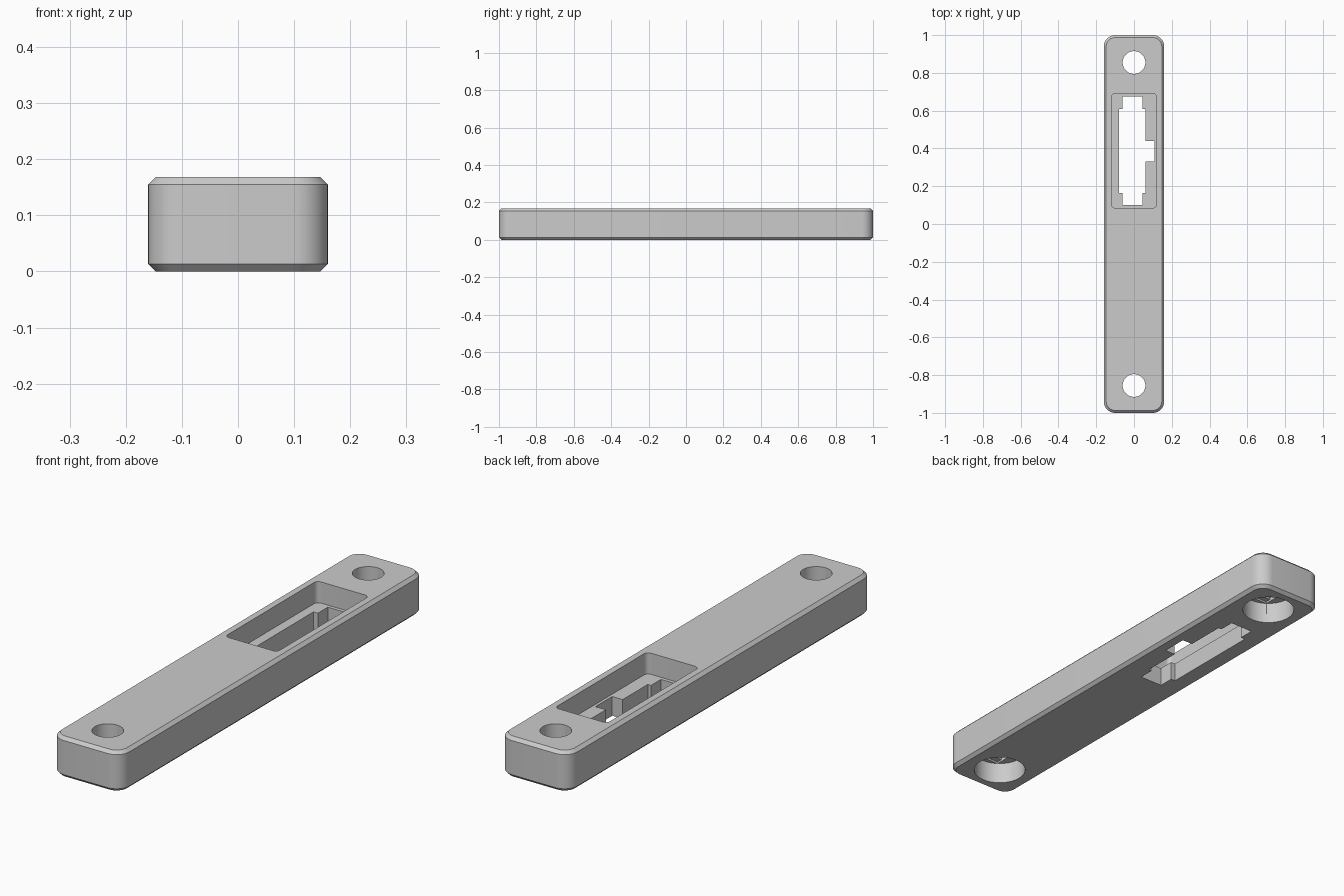
import bpy, bmesh, math
from mathutils import Vector

cube = bpy.data.objects.get("Cube")
if cube:
    bpy.data.objects.remove(cube, do_unlink=True)

HEIGHT = 0.168
CHAMFER = 0.013
FLOOR = 0.08          # pocket floor
BORE = 0.09           # counterbore depth

mat = bpy.data.materials.new("plain grey")
mat.use_nodes = True
GREY = (0.6, 0.6, 0.6, 1)
mat.diffuse_color = GREY
mat.node_tree.nodes["Principled BSDF"].inputs["Base Color"].default_value = GREY


def rounded(x0, x1, y0, y1, r, steps=10):
    """Counter-clockwise rounded rectangle outline."""
    pts = []
    corners = [(x1 - r, y1 - r), (x0 + r, y1 - r), (x0 + r, y0 + r), (x1 - r, y0 + r)]
    for i, (cx, cy) in enumerate(corners):
        for k in range(steps + 1):
            a = math.pi / 2 * (i + k / steps)
            pts.append((cx + r * math.cos(a), cy + r * math.sin(a)))
    return pts


def circle(cy, r, n=48):
    return [(r * math.cos(2 * math.pi * k / n), cy + r * math.sin(2 * math.pi * k / n))
            for k in range(n)]


def box(x0, x1, y0, y1):
    return [(x1, y1), (x0, y1), (x0, y0), (x1, y0)]


def loft(name, levels):
    """Solid through a stack of (outline, z) levels."""
    bm = bmesh.new()
    rings = [[bm.verts.new((x, y, z)) for x, y in pts] for pts, z in levels]
    for a, b in zip(rings, rings[1:]):
        n = len(a)
        for i in range(n):
            j = (i + 1) % n
            bm.faces.new((a[i], a[j], b[j], b[i]))
    bm.faces.new(rings[0][::-1])
    bm.faces.new(rings[-1])
    mesh = bpy.data.meshes.new(name)
    bm.to_mesh(mesh)
    bm.free()
    ob = bpy.data.objects.new(name, mesh)
    bpy.context.collection.objects.link(ob)
    mesh.materials.append(mat)
    return ob


# Chamfered bar
outer = rounded(-0.16, 0.16, -1, 1, 0.06)
c = CHAMFER
inner = rounded(-0.16 + c, 0.16 - c, -1 + c, 1 - c, 0.06 - c)
body = loft("mounting_bar", [(inner, 0), (outer, c), (outer, HEIGHT - c), (inner, HEIGHT)])

# Pocket, stepped through slot and side notch
cutters = [
    (rounded(-0.12, 0.12, 0.085, 0.69, 0.02, 6), FLOOR, 0.3),
    (box(-0.08, 0.06, 0.165, 0.61), -0.1, 0.12),
    (box(-0.06, 0.045, 0.10, 0.675), -0.11, 0.125),
    (box(0.0, 0.108, 0.33, 0.44), -0.12, 0.13),
]
# Screw holes with counterbores and stepped bridging reliefs
for y in (-0.855, 0.855):
    r, w = 0.06, 0.104
    half = math.sqrt(w * w - r * r)
    cutters += [
        (circle(y, r), -0.1, 0.3),
        (circle(y, w), -0.13, BORE),
        (box(-r, r, y - half, y + half), 0.04, BORE + 0.008),
        (box(-r, r, y - r, y + r), 0.05, BORE + 0.016),
    ]

helpers = []
for i, (pts, z0, z1) in enumerate(cutters):
    cut = loft("cutter_%d" % i, [(pts, z0), (pts, z1)])
    cut.hide_render = True
    mod = body.modifiers.new("cut", "BOOLEAN")
    mod.operation, mod.solver, mod.object = "DIFFERENCE", "EXACT", cut
    helpers.append(cut)

# Bake the cuts and drop the helpers
deps = bpy.context.evaluated_depsgraph_get()
baked = bpy.data.meshes.new_from_object(body.evaluated_get(deps))
body.modifiers.clear()
body.data = baked
for h in helpers:
    bpy.data.objects.remove(h, do_unlink=True)

bpy.ops.object.select_all(action="DESELECT")
body.select_set(True)
bpy.context.view_layer.objects.active = body
bpy.ops.object.shade_smooth_by_angle(angle=math.radians(30))
